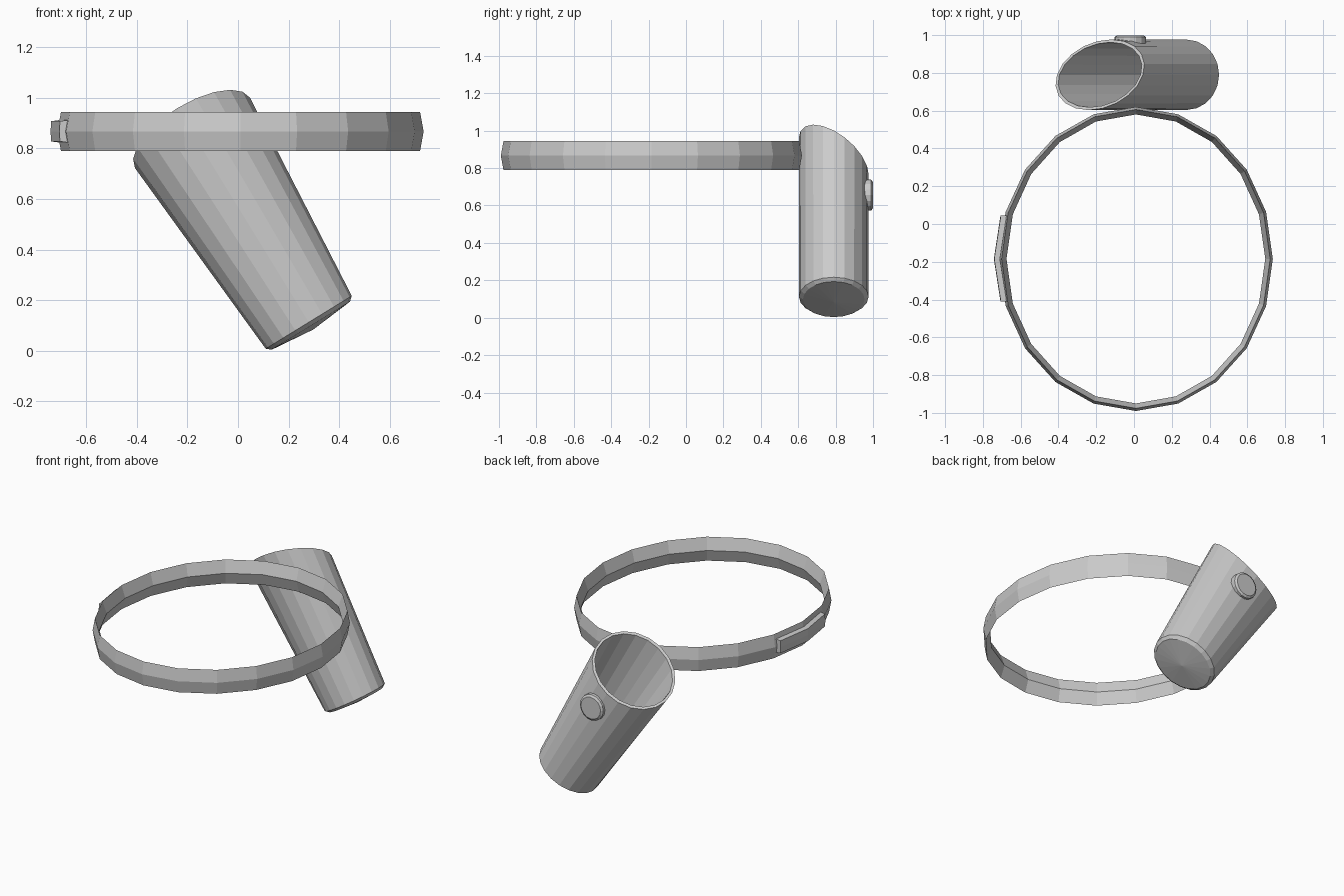
import bpy
from math import sin, cos, pi
from mathutils import Vector

if "Cube" in bpy.data.objects:
    bpy.data.objects.remove(bpy.data.objects["Cube"])


def mesh_object(name, verts, faces):
    me = bpy.data.meshes.new(name)
    me.from_pydata([tuple(v) for v in verts], [], faces)
    me.update()
    ob = bpy.data.objects.new(name, me)
    bpy.context.collection.objects.link(ob)
    return ob


def bridge(rings, n, closed=False):
    """Quads between consecutive rings of n points."""
    count = rings if closed else rings - 1
    return [(r * n + i, r * n + (i + 1) % n,
             (r + 1) % rings * n + (i + 1) % n, (r + 1) % rings * n + i)
            for r in range(count) for i in range(n)]


SIDES = 20

# Belt: elliptical band with a thin diamond cross-section
BELT_C = Vector((0.01, -0.185, 0.867))
section = [(0.0, -0.077), (0.014, 0.0), (0.0, 0.077), (-0.026, 0.0)]
verts = [BELT_C + Vector(((0.711 + d) * cos(2 * pi * i / SIDES),
                          (0.791 + d) * sin(2 * pi * i / SIDES), z))
         for d, z in section for i in range(SIDES)]
mesh_object("belt", verts, bridge(4, SIDES, True))

# Buckle: bent plate on the left side of the belt
path = [(-0.705, -0.41), (-0.74, -0.185), (-0.705, 0.045)]
verts = []
for x, y in path:
    verts += [(x, y, 0.828), (x - 0.002, y, 0.867), (x, y, 0.908),
              (x + 0.03, y, 0.912), (x + 0.03, y, 0.824)]
faces = [f[::-1] for f in bridge(3, 5)] + [(0, 1, 2, 3, 4), (14, 13, 12, 11, 10)]
mesh_object("buckle", verts, faces)

# Quiver: leaning tapered tube with a slanted rim, hollow inside
U = Vector((0.852, 0, 0.523))
V = Vector((0, 1, 0))
W = Vector((-0.523, 0, 0.852))
BASE = Vector((0.28, 0.79, 0.112))


def tube_ring(height, ru, rv, slant=0.0):
    return [BASE + U * (ru * cos(a)) + V * (rv * sin(a)) + W * (height - slant * sin(a))
            for a in (2 * pi * i / SIDES for i in range(SIDES))]


rings = [tube_ring(-0.016, 0.182, 0.165),
         tube_ring(0.0, 0.2, 0.186),
         tube_ring(0.88, 0.267, 0.187, 0.115),
         tube_ring(0.88, 0.252, 0.172, 0.106),
         tube_ring(0.03, 0.186, 0.171)]
verts = [v for r in rings for v in r] + [BASE - W * 0.034, BASE + W * 0.02]
tip, floor = len(verts) - 2, len(verts) - 1
faces = bridge(5, SIDES)
for i in range(SIDES):
    j = (i + 1) % SIDES
    faces += [(tip, j, i), (floor, 4 * SIDES + i, 4 * SIDES + j)]
mesh_object("quiver", verts, faces)

# Round stud on the back of the quiver
N = 16
verts = [(-0.02 + r * cos(2 * pi * i / N), y, 0.655 + r * sin(2 * pi * i / N))
         for y, r in [(0.955, 0.083), (0.99, 0.083), (0.999, 0.07)] for i in range(N)]
faces = [f[::-1] for f in bridge(3, N)]
faces += [tuple(range(N)), tuple(reversed(range(2 * N, 3 * N)))]
mesh_object("stud", verts, faces)
